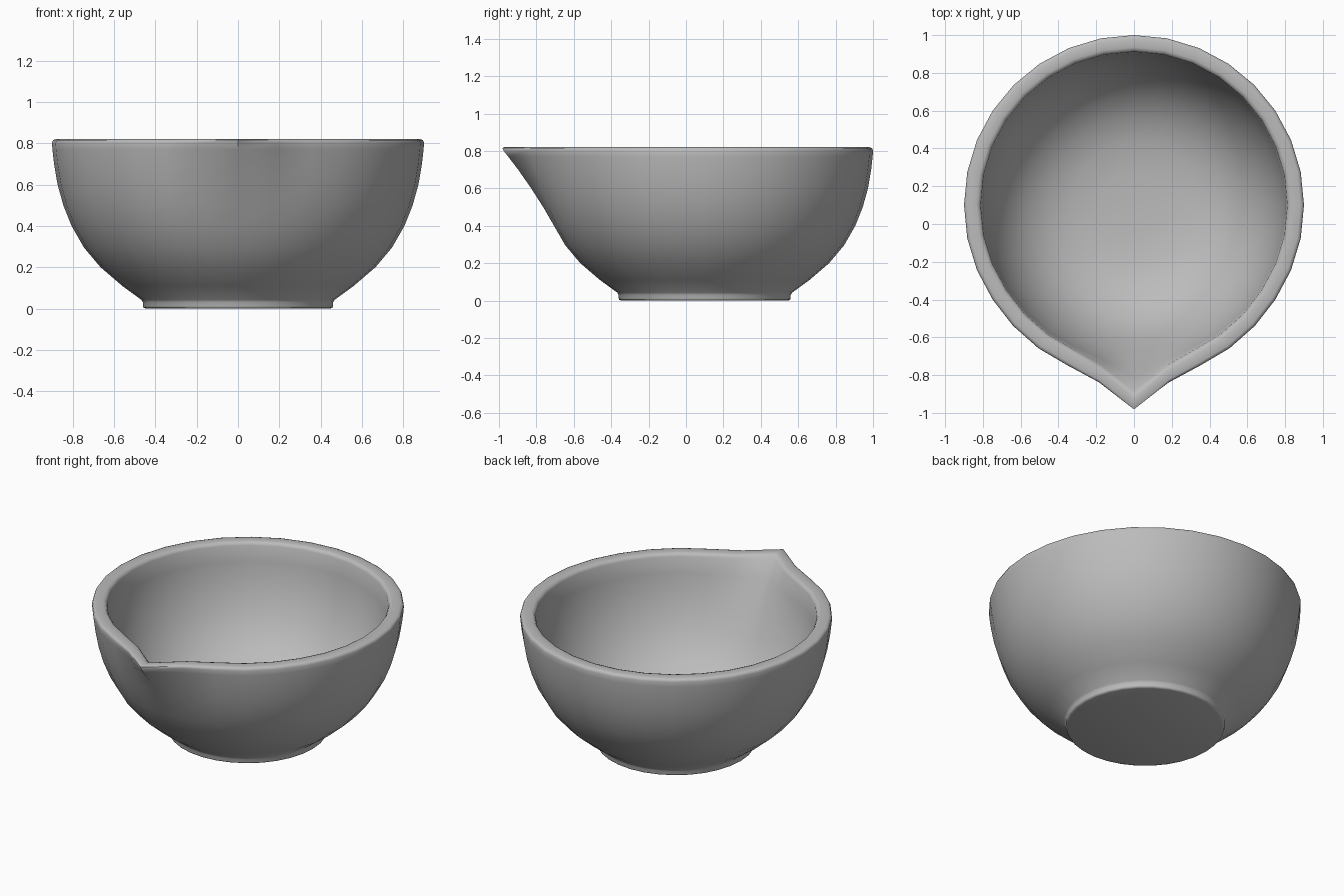
import bpy, bmesh, math

cube = bpy.data.objects.get("Cube")
if cube:
    bpy.data.objects.remove(cube, do_unlink=True)

SEGMENTS = 32
CENTRE_Y = 0.1
RIM = 0.82

mat = bpy.data.materials.new("grey ceramic")
mat.use_nodes = True
grey = (0.5, 0.5, 0.5, 1)
mat.diffuse_color = grey
mat.node_tree.nodes["Principled BSDF"].inputs["Base Color"].default_value = grey

# Cross-section (radius, height): foot, outer wall, rounded lip, inner wall, floor
profile = [
    (0.445, 0), (0.457, 0.004), (0.46, 0.012), (0.46, 0.03), (0.468, 0.043),
    (0.56, 0.11), (0.665, 0.2), (0.745, 0.295), (0.805, 0.4), (0.845, 0.5),
    (0.873, 0.6), (0.89, 0.7), (0.898, 0.77), (0.9, 0.802),
    (0.895, 0.815), (0.882, RIM), (0.835, RIM), (0.82, 0.815), (0.812, 0.8),
    (0.803, 0.7), (0.786, 0.6), (0.757, 0.5), (0.715, 0.4), (0.655, 0.3),
    (0.57, 0.21), (0.46, 0.14), (0.33, 0.098), (0.17, 0.082),
]

# Spout pull at the rim, by segments away from the front
PULL = (0.19, 0.06, 0.02, 0.012, 0.005)


def spout(step, z):
    """Outward pull that grows toward the rim and fades around the bowl."""
    away = min(step, SEGMENTS - step)
    if away >= len(PULL):
        return 0
    return PULL[away] * max(0, (z - 0.38) / (RIM - 0.38)) ** 1.8


bm = bmesh.new()
rings = []
for r, z in profile:
    ring = []
    for i in range(SEGMENTS):
        a = 2 * math.pi * i / SEGMENTS
        d = r + spout(i, z)
        ring.append(bm.verts.new((d * math.sin(a), CENTRE_Y - d * math.cos(a), z)))
    rings.append(ring)
for low, high in zip(rings, rings[1:]):
    for i in range(SEGMENTS):
        j = (i + 1) % SEGMENTS
        bm.faces.new((low[i], low[j], high[j], high[i]))

# Flat underside and inner floor
bm.faces.new(list(reversed(rings[0])))
floor = bm.verts.new((0, CENTRE_Y, 0.08))
for i in range(SEGMENTS):
    bm.faces.new((rings[-1][i], rings[-1][(i + 1) % SEGMENTS], floor))

bmesh.ops.recalc_face_normals(bm, faces=bm.faces)
mesh = bpy.data.meshes.new("pouring_bowl")
bm.to_mesh(mesh)
bm.free()
mesh.materials.append(mat)

bowl = bpy.data.objects.new("pouring_bowl", mesh)
bpy.context.collection.objects.link(bowl)
bpy.context.view_layer.objects.active = bowl
bowl.select_set(True)
bpy.ops.object.shade_smooth_by_angle(angle=math.radians(60))
